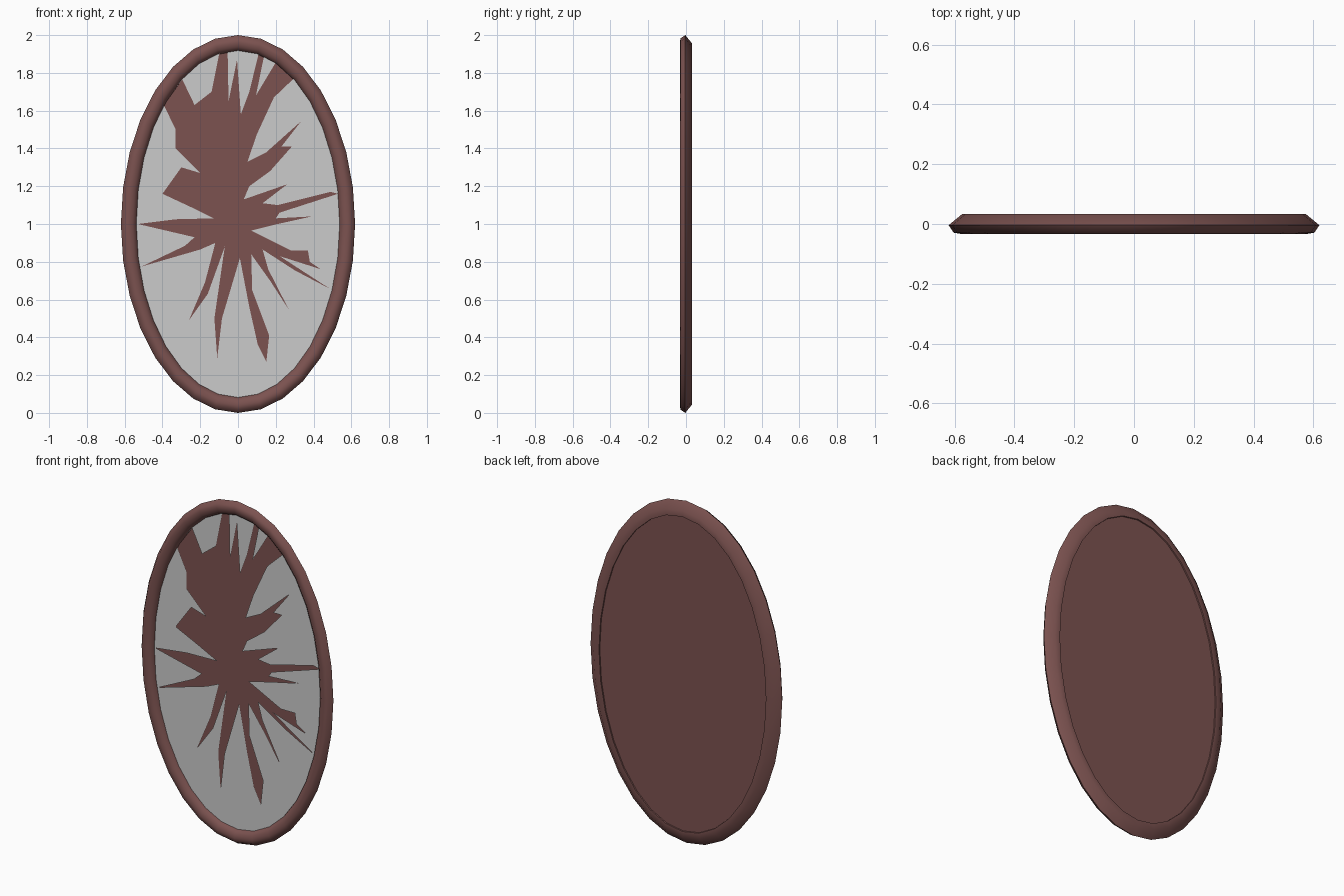
import bpy, bmesh, math

if "Cube" in bpy.data.objects:
    bpy.data.objects.remove(bpy.data.objects["Cube"])

SEG = 32
RX, RZ = 0.62, 1.0          # outer half width and half height

wood = bpy.data.materials.new("dark_wood")
wood.diffuse_color = (0.20, 0.085, 0.08, 1)
wood.use_nodes = True
wood.node_tree.nodes["Principled BSDF"].inputs["Base Color"].default_value = wood.diffuse_color


def oval(inset):
    return [((RX - inset) * math.sin(2 * math.pi * i / SEG),
             1 + (RZ - inset) * math.cos(2 * math.pi * i / SEG)) for i in range(SEG)]


def finish(bm, name, mat, angle=None):
    bmesh.ops.recalc_face_normals(bm, faces=bm.faces)
    me = bpy.data.meshes.new(name)
    bm.to_mesh(me)
    bm.free()
    ob = bpy.data.objects.new(name, me)
    bpy.context.collection.objects.link(ob)
    me.materials.append(mat)
    if angle:
        bpy.ops.object.select_all(action='DESELECT')
        ob.select_set(True)
        bpy.context.view_layer.objects.active = ob
        bpy.ops.object.shade_smooth_by_angle(angle=math.radians(angle))
    return ob


def bridge(bm, a, b):
    for i in range(SEG):
        j = (i + 1) % SEG
        bm.faces.new((a[i], a[j], b[j], b[i]))


# Oval frame: profile (inset, depth) swept round the ellipse
profile = [(0, -0.004), (0.017, -0.029), (0.04, -0.033), (0.062, -0.028), (0.078, -0.014),
           (0.084, 0.002), (0.08, 0.033), (0.045, 0.033)]
bm = bmesh.new()
rings = [[bm.verts.new((x, y, z)) for x, z in oval(d)] for d, y in profile]
for k in range(len(rings)):
    bridge(bm, rings[k], rings[(k + 1) % len(rings)])
finish(bm, "oval_frame", wood, 50)

# Backing board, slightly recessed at the rear
bm = bmesh.new()
front, back = [[bm.verts.new((x, y, z)) for x, z in oval(0.078)] for y in (0.003, 0.026)]
bridge(bm, front, back)
bm.faces.new(front)
bm.faces.new(back)
finish(bm, "backing_board", wood)

# Outline (x, z) of the shattered-out opening in the glass
hole = [(-.295, 1.765), (-.23, 1.63), (-.14, 1.70), (-.10, 1.90), (-.055, 1.915), (-.05, 1.65),
        (-.005, 1.87), (.015, 1.58), (.06, 1.70), (.11, 1.905), (.14, 1.90), (.095, 1.68),
        (.20, 1.855), (.295, 1.77), (.19, 1.67), (.10, 1.475), (.05, 1.33), (.15, 1.38),
        (.335, 1.545), (.23, 1.41), (.285, 1.41), (.17, 1.28), (.06, 1.20), (.03, 1.13),
        (.26, 1.21), (.13, 1.11), (.21, 1.10), (.49, 1.17), (.53, 1.16), (.22, 1.06),
        (.20, 1.03), (.39, 1.04), (.21, 1.0), (.07, .965), (.28, .86), (.37, .86),
        (.38, .80), (.44, .76), (.22, .83), (.49, .655), (.30, .755), (.13, .865),
        (.16, .76), (.27, .545), (.17, .70), (.07, .84), (.075, .65), (.165, .41),
        (.15, .27), (.105, .36), (.06, .56), (.01, .82), (-.085, .50), (-.11, .29),
        (-.125, .50), (-.07, .88), (-.16, .63), (-.26, .49), (-.175, .69), (-.12, .90),
        (-.20, .865), (-.51, .775), (-.28, .885), (-.23, .93), (-.53, 1.0), (-.33, 1.025),
        (-.13, 1.03), (-.25, 1.09), (-.40, 1.16), (-.30, 1.30), (-.20, 1.27), (-.33, 1.40),
        (-.33, 1.50), (-.395, 1.635)]

# Broken glass: flat filled curve with the opening cut out, turned to face the front
cu = bpy.data.curves.new("glass_outline", 'CURVE')
cu.dimensions = '2D'
cu.fill_mode = 'BOTH'
for pts in (oval(0.066), hole):
    sp = cu.splines.new('POLY')
    sp.points.add(len(pts) - 1)
    for p, (x, z) in zip(sp.points, pts):
        p.co = (x, z, 0, 1)
    sp.use_cyclic_u = True
glass = bpy.data.objects.new("broken_glass", cu)
glass.rotation_euler = (math.pi / 2, 0, 0)
glass.location.y = -0.004
bpy.context.collection.objects.link(glass)
bpy.ops.object.select_all(action='DESELECT')
glass.select_set(True)
bpy.context.view_layer.objects.active = glass
bpy.ops.object.convert(target='MESH')
